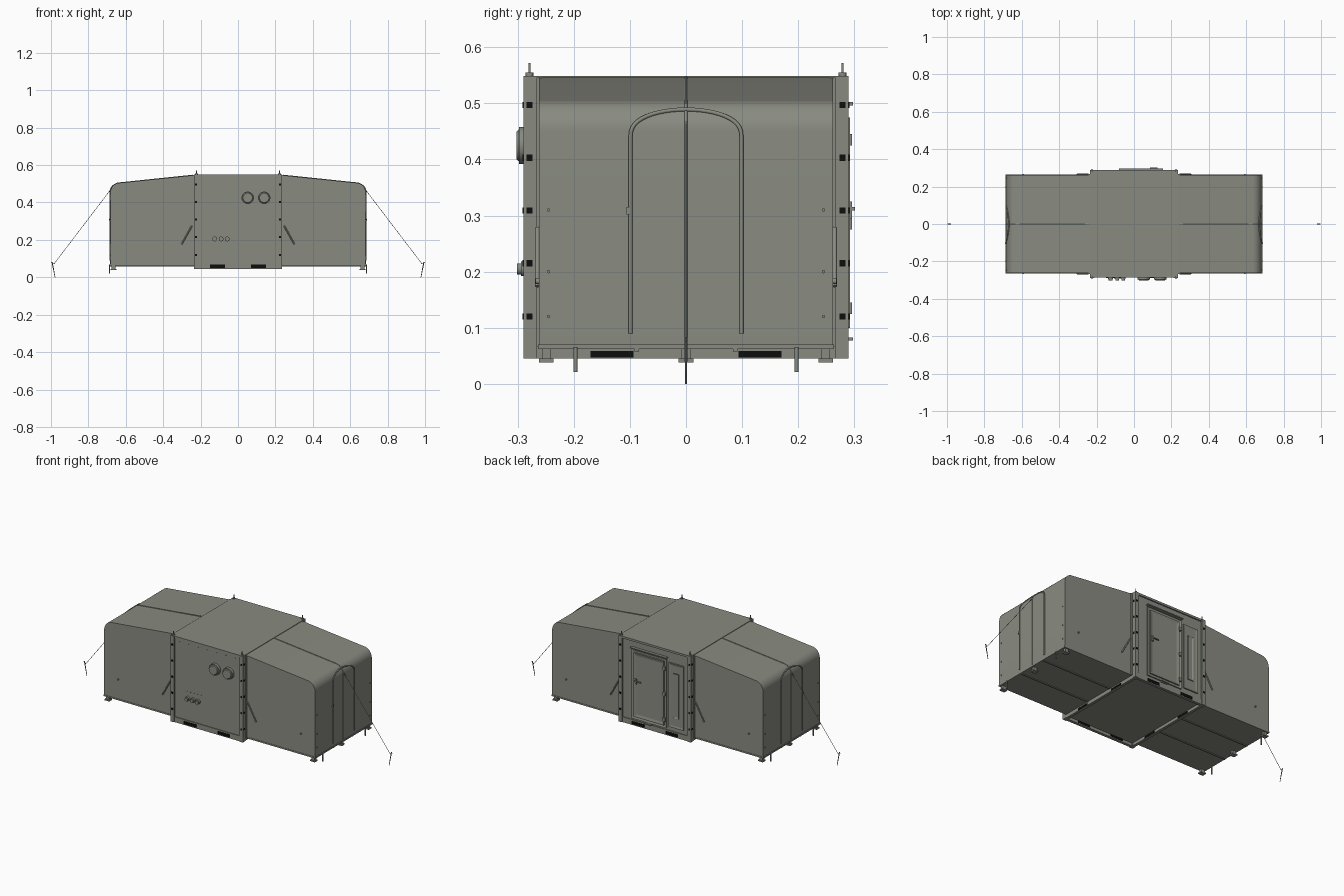
import bpy, bmesh, math
from mathutils import Vector

if "Cube" in bpy.data.objects:
    bpy.data.objects.remove(bpy.data.objects["Cube"])


def material(name, rgb):
    m = bpy.data.materials.new(name)
    m.diffuse_color = (*rgb, 1)
    m.use_nodes = True
    m.node_tree.nodes["Principled BSDF"].inputs["Base Color"].default_value = m.diffuse_color
    return m


OLIVE = material("olive_grey", (0.25, 0.26, 0.22))
BLACK = material("black", (0.004, 0.004, 0.004))


def add(name, bm, mat=OLIVE, smooth=False):
    bmesh.ops.recalc_face_normals(bm, faces=bm.faces)
    me = bpy.data.meshes.new(name)
    bm.to_mesh(me)
    bm.free()
    me.materials.append(mat)
    ob = bpy.data.objects.new(name, me)
    bpy.context.collection.objects.link(ob)
    if smooth:
        bpy.ops.object.select_all(action='DESELECT')
        ob.select_set(True)
        bpy.context.view_layer.objects.active = ob
        bpy.ops.object.shade_smooth_by_angle(angle=math.radians(35))
    return ob


def box_bm(x, y, z):
    bm = bmesh.new()
    bmesh.ops.create_cube(bm, size=1)
    for v in bm.verts:
        v.co = [(a + b) / 2 + c * (b - a) for (a, b), c in zip((x, y, z), v.co)]
    return bm


def box(name, x, y, z, mat=OLIVE):
    return add(name, box_bm(sorted(x), sorted(y), sorted(z)), mat)


def rod(name, p, q, r, r2=None, mat=OLIVE, sides=12):
    p, q = Vector(p), Vector(q)
    bm = bmesh.new()
    bmesh.ops.create_cone(bm, cap_ends=True, segments=sides, radius1=r,
                          radius2=r if r2 is None else r2, depth=(q - p).length)
    rot = (q - p).to_track_quat('Z', 'Y')
    for v in bm.verts:
        v.co = rot @ v.co + (p + q) / 2
    return add(name, bm, mat, True)


def tube(name, pts, r):
    cu = bpy.data.curves.new(name, 'CURVE')
    cu.dimensions = '3D'
    cu.bevel_depth, cu.bevel_resolution, cu.use_fill_caps = r, 1, True
    sp = cu.splines.new('POLY')
    sp.points.add(len(pts) - 1)
    for point, co in zip(sp.points, pts):
        point.co = (*co, 1)
    cu.materials.append(OLIVE)
    ob = bpy.data.objects.new(name, cu)
    bpy.context.collection.objects.link(ob)
    bpy.ops.object.select_all(action='DESELECT')
    ob.select_set(True)
    bpy.context.view_layer.objects.active = ob
    bpy.ops.object.convert(target='MESH')


def panel(name, x, z, y0, y1, border, depth):
    # plate on the back wall with a recessed middle
    bm = box_bm(x, (y0, y1), z)
    bm.normal_update()
    face = [f for f in bm.faces if f.normal.y > 0.9]
    bmesh.ops.inset_region(bm, faces=face, thickness=border, use_even_offset=True)
    for v in face[0].verts:
        v.co.y -= depth
    add(name, bm)


# Central shelter body
box("shelter_body", (-0.228, 0.228), (-0.282, 0.282), (0.062, 0.545))
box("shelter_roof", (-0.234, 0.234), (-0.287, 0.289), (0.537, 0.549))
for s in (-1, 1):
    for t in (-1, 1):
        # Corner posts with lifting pins and square sockets
        box("corner_post", (s * 0.211, s * 0.234), (t * 0.266, t * 0.29), (0.045, 0.549))
        rod("lifting_foot", (s * 0.222, t * 0.279, 0.549), (s * 0.222, t * 0.279, 0.555), 0.007)
        rod("lifting_pin", (s * 0.222, t * 0.279, 0.555), (s * 0.222, t * 0.279, 0.572), 0.002)
        for z in (0.12, 0.215, 0.309, 0.403, 0.497):
            box("socket_side", (s * 0.233, s * 0.2355), (t * 0.2735, t * 0.2845),
                (z - 0.0055, z + 0.0055), BLACK)
            box("socket_face", (s * 0.219, s * 0.23), (t * 0.289, t * 0.2915),
                (z - 0.0055, z + 0.0055), BLACK)
        # Forklift pockets running through the base beams
        box("pocket_front_back", (t * 0.07, t * 0.15), (s * 0.2685, s * 0.2875),
            (0.05, 0.068), BLACK)
        box("pocket_side", (s * 0.2135, s * 0.2325), (t * 0.094, t * 0.17),
            (0.047, 0.059), BLACK)
    # Base beams
    box("base_beam_long", (-0.213, 0.213), (s * 0.27, s * 0.286), (0.045, 0.076))
    box("base_beam_side", (s * 0.215, s * 0.231), (-0.268, 0.268), (0.045, 0.07))

# Front vents, connectors and small bolts
for x in (0.052, 0.14):
    rod("round_vent", (x, -0.28, 0.425), (x, -0.298, 0.425), 0.033, sides=32)
    rod("vent_cap", (x, -0.297, 0.425), (x, -0.302, 0.425), 0.029, 0.025, sides=32)
for x in (-0.125, -0.09, -0.058):
    rod("connector", (x, -0.28, 0.205), (x, -0.294, 0.205), 0.013, sides=20)
    rod("connector_cap", (x, -0.293, 0.205), (x, -0.301, 0.205), 0.010, sides=20)
for i in range(5):
    x = -0.13 + i * 0.022
    rod("front_bolt", (x, -0.281, 0.245), (x, -0.285, 0.245), 0.002, sides=8)
for i in range(7):
    x = -0.18 + i * 0.06
    rod("top_bolt", (x, -0.281, 0.522), (x, -0.285, 0.522), 0.002, sides=8)

# Back door, narrow hatch and their fittings
panel("door_frame", (-0.075, 0.15), (0.085, 0.49), 0.28, 0.288, 0.008, 0.003)
panel("door_leaf", (-0.06, 0.135), (0.1, 0.475), 0.28, 0.292, 0.016, 0.004)
panel("narrow_hatch", (-0.185, -0.09), (0.1, 0.475), 0.28, 0.289, 0.012, 0.003)
panel("hatch_slot", (-0.155, -0.12), (0.16, 0.42), 0.28, 0.29, 0.006, 0.004)
box("door_rain_strip", (-0.08, 0.155), (0.28, 0.298), (0.496, 0.502))
box("door_handle_base", (0.115, 0.127), (0.29, 0.296), (0.295, 0.325))
box("door_handle", (0.085, 0.125), (0.295, 0.301), (0.309, 0.315))
for z in (0.135, 0.285, 0.435):
    box("door_hinge", (-0.072, -0.056), (0.285, 0.296), (z - 0.01, z + 0.01))
box("door_step_catch", (0.02, 0.06), (0.28, 0.298), (0.077, 0.083))


def end_x(z):
    # outer tent surface, rounded above z = 0.45
    k = min(max((z - 0.45) / 0.055, 0), 1)
    return 0.633 + 0.05 * math.sqrt(1 - k * k)


for s in (-1, 1):
    # Tent extension: extruded side profile with rounded outer shoulder
    profile = [(0.22, 0.066), (0.683, 0.066)]
    for i in range(13):
        a = math.radians(i * 7.5)
        profile.append((0.633 + 0.05 * math.cos(a), 0.45 + 0.055 * math.sin(a)))
    profile += [(0.235, 0.546), (0.22, 0.546)]
    bm = bmesh.new()
    f = bm.faces.new([bm.verts.new((s * x, -0.262, z)) for x, z in profile])
    ext = bmesh.ops.extrude_face_region(bm, geom=[f])
    for v in ext["geom"]:
        if isinstance(v, bmesh.types.BMVert):
            v.co.y = 0.262
    add("tent_extension", bm, OLIVE, True)

    # Tent floor edge and joists
    box("tent_floor_edge", (s * 0.235, s * 0.686), (-0.264, 0.264), (0.062, 0.07))
    for y in (-0.088, 0.088):
        box("floor_joist", (s * 0.236, s * 0.684), (y - 0.004, y + 0.004), (0.058, 0.063))

    # Roof and end seam strips at the middle
    seam = [(s * 0.24, 0, 0.546), (s * 0.633, 0, 0.505)]
    seam += [(s * end_x(z), 0, z) for z in (0.503, 0.497, 0.485, 0.47, 0.45, 0.07)]
    tube("middle_seam", seam, 0.003)

    # Arched doorway piping on the tent end
    arch = [(-0.099, 0.09)]
    for i in range(25):
        a = math.pi * (1 - i / 24)
        arch.append((0.099 * math.cos(a), 0.44 + 0.049 * math.sin(a) ** 0.8 if 0 < i < 24 else 0.44))
    arch.append((0.099, 0.09))
    tube("doorway_arch", [(s * (end_x(z) + 0.001), y, z) for y, z in arch], 0.004)
    box("doorway_toggle", (s * 0.682, s * 0.689), (-0.106, -0.098), (0.302, 0.315))

    for t in (-1, 1):
        # Slanted brace and eyelet on each tent side
        rod("side_brace", (s * 0.245, t * 0.265, 0.278), (s * 0.303, t * 0.265, 0.174), 0.004)
        rod("side_eyelet", (s * 0.592, t * 0.26, 0.183), (s * 0.592, t * 0.268, 0.183), 0.005)
        # Vertical flange where the cloth meets the shelter
        box("tent_flange", (s * 0.234, s * 0.242), (t * 0.256, t * 0.266), (0.066, 0.546))
        # Ground spikes on the tent end
        rod("ground_spike", (s * 0.687, t * 0.197, 0.065), (s * 0.687, t * 0.197, 0.021), 0.0035)
        for z in (0.12, 0.2, 0.31):
            rod("end_button", (s * 0.682, t * 0.245, z), (s * 0.687, t * 0.245, z), 0.003, sides=8)

    # Levelling feet
    for y in (-0.249, 0, 0.249):
        box("foot_block", (s * 0.655, s * 0.676), (y - 0.008, y + 0.008), (0.044, 0.066))
        box("foot_pad", (s * 0.65, s * 0.681), (y - 0.013, y + 0.013), (0.038, 0.045))

    # Guy rope and peg
    rod("guy_rope", (s * 0.674, 0, 0.478), (s * 0.985, 0, 0.07), 0.0012, sides=6)
    rod("guy_peg", (s * 0.978, 0, 0.0), (s * 0.994, 0, 0.082), 0.0015, 0.003, sides=8)
    rod("guy_peg_hook", (s * 0.982, 0, 0.072), (s * 0.9985, 0, 0.078), 0.0015, sides=6)
